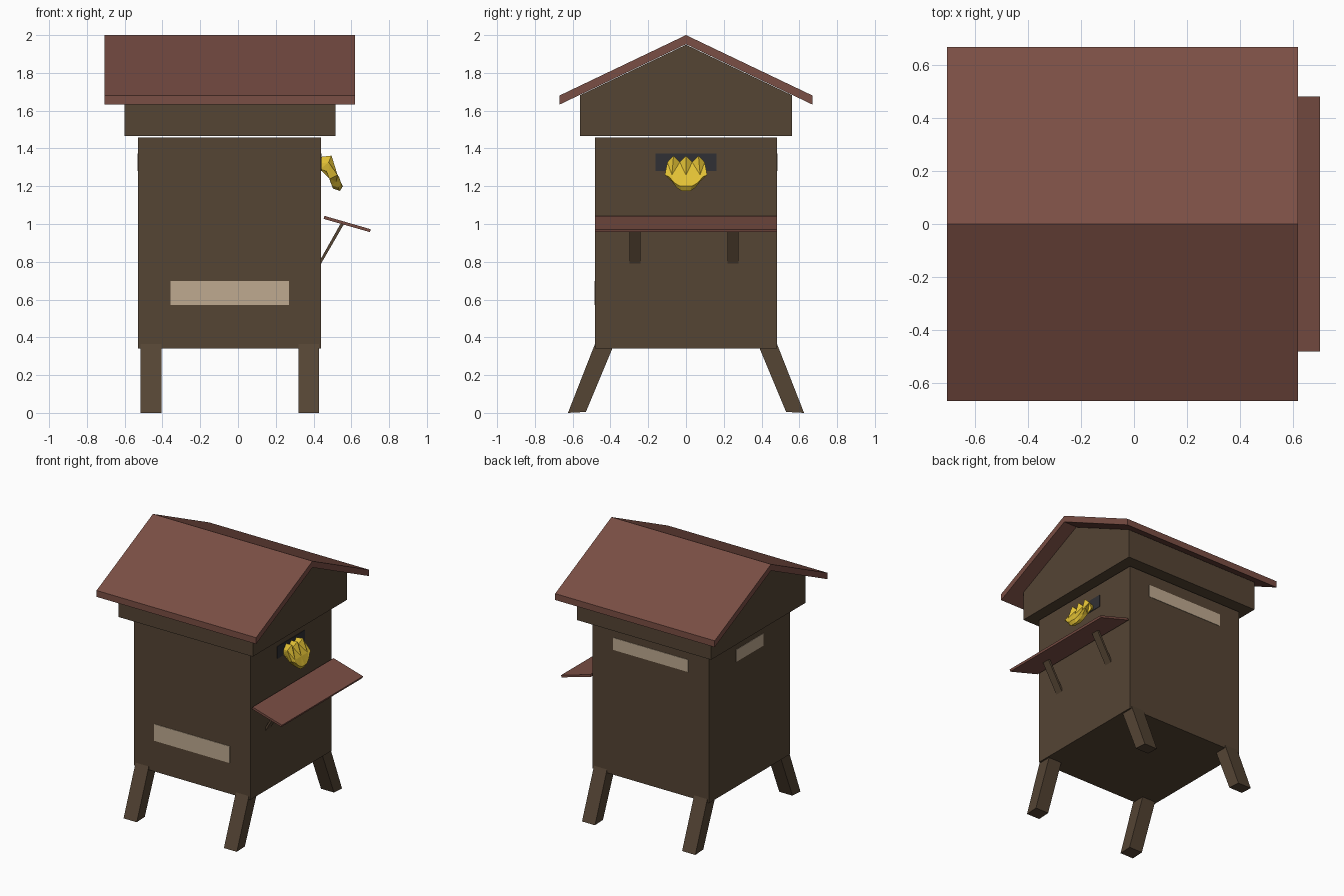
import bpy, bmesh
from mathutils import Vector

if "Cube" in bpy.data.objects:
    bpy.data.objects.remove(bpy.data.objects["Cube"])


def material(name, rgb):
    m = bpy.data.materials.new(name)
    m.diffuse_color = (*rgb, 1)
    m.use_nodes = True
    m.node_tree.nodes["Principled BSDF"].inputs["Base Color"].default_value = m.diffuse_color
    return m


WOOD = material("dark_wood", (0.09, 0.058, 0.034))
RED = material("red_wood", (0.195, 0.077, 0.058))
TAN = material("pale_panel", (0.52, 0.40, 0.28))
BLACK = material("slot_dark", (0.03, 0.03, 0.035))
HONEY = material("honey", (0.76, 0.53, 0.035))


def finish(name, bm, mat):
    bmesh.ops.recalc_face_normals(bm, faces=bm.faces)
    me = bpy.data.meshes.new(name)
    bm.to_mesh(me)
    bm.free()
    me.materials.append(mat)
    ob = bpy.data.objects.new(name, me)
    bpy.context.collection.objects.link(ob)
    return ob


def extrude(name, profile, direction, mat):
    """Prism: 3D profile pushed along a direction."""
    bm = bmesh.new()
    f = bm.faces.new([bm.verts.new(p) for p in profile])
    new = bmesh.ops.extrude_face_region(bm, geom=[f])["geom"]
    verts = [g for g in new if isinstance(g, bmesh.types.BMVert)]
    bmesh.ops.translate(bm, verts=verts, vec=Vector(direction))
    return finish(name, bm, mat)


def prism_x(name, yz, x0, x1, mat):
    return extrude(name, [(x0, y, z) for y, z in yz], (x1 - x0, 0, 0), mat)


def prism_y(name, xz, y0, y1, mat):
    return extrude(name, [(x, y0, z) for x, z in xz], (0, y1 - y0, 0), mat)


def box(name, x, y, z, mat):
    return prism_x(name, [(y[0], z[0]), (y[1], z[0]), (y[1], z[1]), (y[0], z[1])],
                   x[0], x[1], mat)


# Hive body
box("hive_body", (-0.53, 0.44), (-0.482, 0.482), (0.34, 1.457), WOOD)

# Lid with gable ends
prism_x("gabled_lid", [(-0.56, 1.467), (0.56, 1.467), (0.56, 1.682), (0, 1.949), (-0.56, 1.682)],
        -0.602, 0.515, WOOD)

# Pitched roof
prism_x("roof", [(-0.67, 1.632), (0, 1.952), (0.67, 1.632), (0.67, 1.68), (0, 2.0), (-0.67, 1.68)],
        -0.708, 0.62, RED)

# Splayed legs
for s, side in ((-1, "front"), (1, "back")):
    yz = [(s * y, z) for y, z in ((0.53, 0.005), (0.625, 0), (0.478, 0.375), (0.38, 0.365))]
    prism_x(side + "_left_leg", yz, -0.515, -0.405, WOOD)
    prism_x(side + "_right_leg", yz, 0.32, 0.428, WOOD)

# Pale panels and the entrance slot
box("front_panel", (-0.358, 0.27), (-0.485, -0.48), (0.572, 0.698), TAN)
box("back_panel", (-0.358, 0.27), (0.48, 0.485), (1.28, 1.372), TAN)
box("left_panel", (-0.533, -0.528), (-0.162, 0.162), (1.28, 1.372), TAN)
box("entrance_slot", (0.438, 0.443), (-0.162, 0.162), (1.28, 1.372), BLACK)

# Landing board with two struts
prism_y("landing_board", [(0.453, 1.027), (0.698, 0.957), (0.703, 0.972), (0.458, 1.043)],
        -0.482, 0.482, RED)
for y in (-0.27, 0.25):
    prism_y("board_strut", [(0.438, 0.787), (0.438, 0.815), (0.545, 1.005), (0.56, 0.998)],
            y - 0.029, y + 0.029, WOOD)

# Faceted honey drip: one side profile swept across the slot, with a zigzag top
section = [(0.435, 1.355, 0.08), (0.495, 1.362, 0.09), (0.527, 1.26, 0.112), (0.555, 1.2, 0.09),
           (0.54, 1.176, 0.075), (0.505, 1.188, 0.085), (0.468, 1.28, 0.105), (0.435, 1.29, 0.09)]
bm = bmesh.new()
rings = []
for i in range(7):
    t = i / 3 - 1
    ring = []
    for k, (x, z, w) in enumerate(section):
        if k < 2 and i in (0, 2, 4, 6):    # valleys of the zigzag
            z -= 0.035
            x -= 0.015 * k
        if k in (3, 4, 5):                 # rounded lower lip
            z += 0.05 * max(0, abs(t) - 0.5) * 2
            x -= 0.02 * t * t
        ring.append(bm.verts.new((x, t * w * (1.1 if k < 2 else 1), z)))
    rings.append(ring)
for a, b in zip(rings, rings[1:]):
    for k in range(len(section)):
        n = (k + 1) % len(section)
        bm.faces.new((a[k], a[n], b[n], b[k]))
bm.faces.new(rings[0])
bm.faces.new(rings[-1])
bmesh.ops.triangulate(bm, faces=bm.faces)
finish("honey_drip", bm, HONEY)
